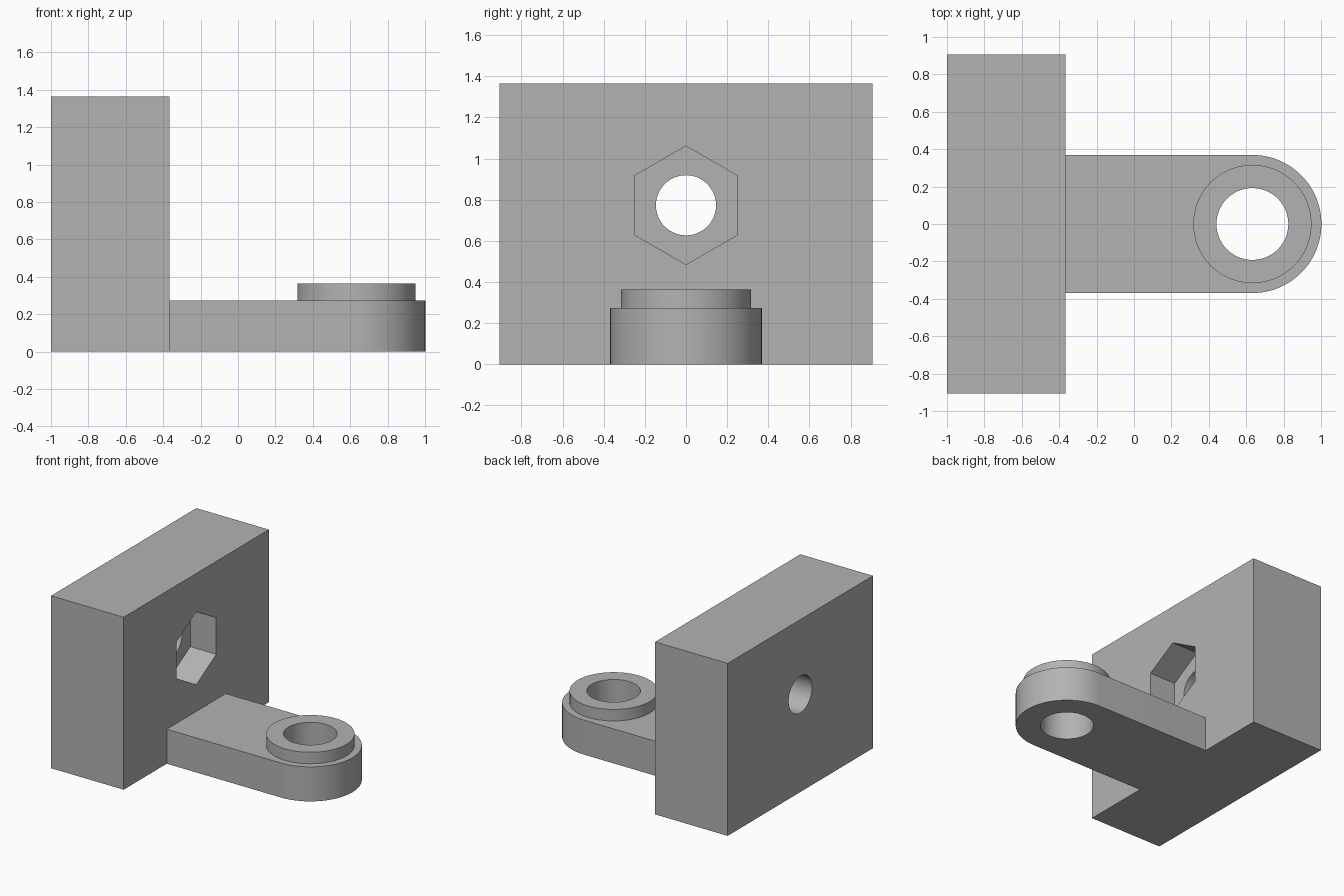
import bpy, bmesh, math

# Main dimensions
BLOCK_X0, BLOCK_X1 = -1.0, -0.365
BLOCK_HALF_Y, BLOCK_TOP = 0.907, 1.364
ARM_R, ARM_TOP = 0.369, 0.273
BOSS_R, BOSS_TOP = 0.316, 0.364
PIVOT_X, BORE_R = 0.633, 0.192
BOLT_Z, BOLT_R = 0.773, 0.146
HEX_R, HEX_DEPTH = 0.288, 0.227
SEGMENTS = 96

old = bpy.data.objects.get("Cube")
if old:
    bpy.data.objects.remove(old, do_unlink=True)

grey = bpy.data.materials.new("machined_grey")
grey.use_nodes = True
colour = (0.45, 0.45, 0.45, 1)
grey.diffuse_color = colour
grey.node_tree.nodes["Principled BSDF"].inputs["Base Color"].default_value = colour


def extrude(name, outline, height, location=(0, 0, 0), along_x=False):
    """Extrude a closed outline up z, or along +x with the outline in (y, z)."""
    bm = bmesh.new()
    place = (lambda a, b: (0, a, b)) if along_x else (lambda a, b: (a, b, 0))
    face = bm.faces.new([bm.verts.new(place(a, b)) for a, b in outline])
    new = bmesh.ops.extrude_face_region(bm, geom=[face])["geom"]
    moved = [v for v in new if isinstance(v, bmesh.types.BMVert)]
    bmesh.ops.translate(bm, verts=moved, vec=(height, 0, 0) if along_x else (0, 0, height))
    bmesh.ops.recalc_face_normals(bm, faces=bm.faces)
    mesh = bpy.data.meshes.new(name)
    bm.to_mesh(mesh)
    bm.free()
    mesh.materials.append(grey)
    obj = bpy.data.objects.new(name, mesh)
    obj.location = location
    bpy.context.collection.objects.link(obj)
    return obj


def ring(radius, sides=SEGMENTS, start=0.0):
    steps = [start + math.tau * i / sides for i in range(sides)]
    return [(radius * math.cos(t), radius * math.sin(t)) for t in steps]


def cut(target, cutter):
    """Subtract the cutter, apply the result and remove the cutter."""
    cutter.hide_render = True
    mod = target.modifiers.new("cut", "BOOLEAN")
    mod.operation, mod.solver, mod.object = "DIFFERENCE", "EXACT", cutter
    bpy.ops.object.select_all(action="DESELECT")
    bpy.context.view_layer.objects.active = target
    target.select_set(True)
    bpy.ops.object.modifier_apply(modifier=mod.name)
    bpy.data.objects.remove(cutter, do_unlink=True)


# Upright block with a bolt hole and a hexagonal nut pocket
h = BLOCK_HALF_Y
block = extrude("mounting_block", [(-h, 0), (h, 0), (h, BLOCK_TOP), (-h, BLOCK_TOP)],
                BLOCK_X1 - BLOCK_X0, (BLOCK_X0, 0, 0), along_x=True)
cut(block, extrude("bolt_cutter", ring(BOLT_R), 1, (BLOCK_X0 - 0.1, 0, BOLT_Z), along_x=True))
cut(block, extrude("nut_cutter", ring(HEX_R, 6, math.pi / 2), 0.5,
                   (BLOCK_X1 - HEX_DEPTH, 0, BOLT_Z), along_x=True))

# Flat arm with a rounded end
half = SEGMENTS // 2
angles = [-math.pi / 2 + math.pi * i / half for i in range(half + 1)]
outline = [(ARM_R * math.cos(t), ARM_R * math.sin(t)) for t in angles]
root = BLOCK_X1 - PIVOT_X
outline += [(root, ARM_R), (root, -ARM_R)]
arm = extrude("arm", outline, ARM_TOP, (PIVOT_X, 0, 0))

# Raised boss around the pivot bore
boss = extrude("pivot_boss", ring(BOSS_R), BOSS_TOP - ARM_TOP, (PIVOT_X, 0, ARM_TOP))
for part in (arm, boss):
    cut(part, extrude("bore_cutter", ring(BORE_R), 1, (PIVOT_X, 0, -0.2)))

# Smooth the curved walls and keep the edges sharp
bpy.ops.object.select_all(action="DESELECT")
for part in (block, arm, boss):
    part.select_set(True)
bpy.context.view_layer.objects.active = block
bpy.ops.object.shade_smooth_by_angle(angle=math.radians(30))
